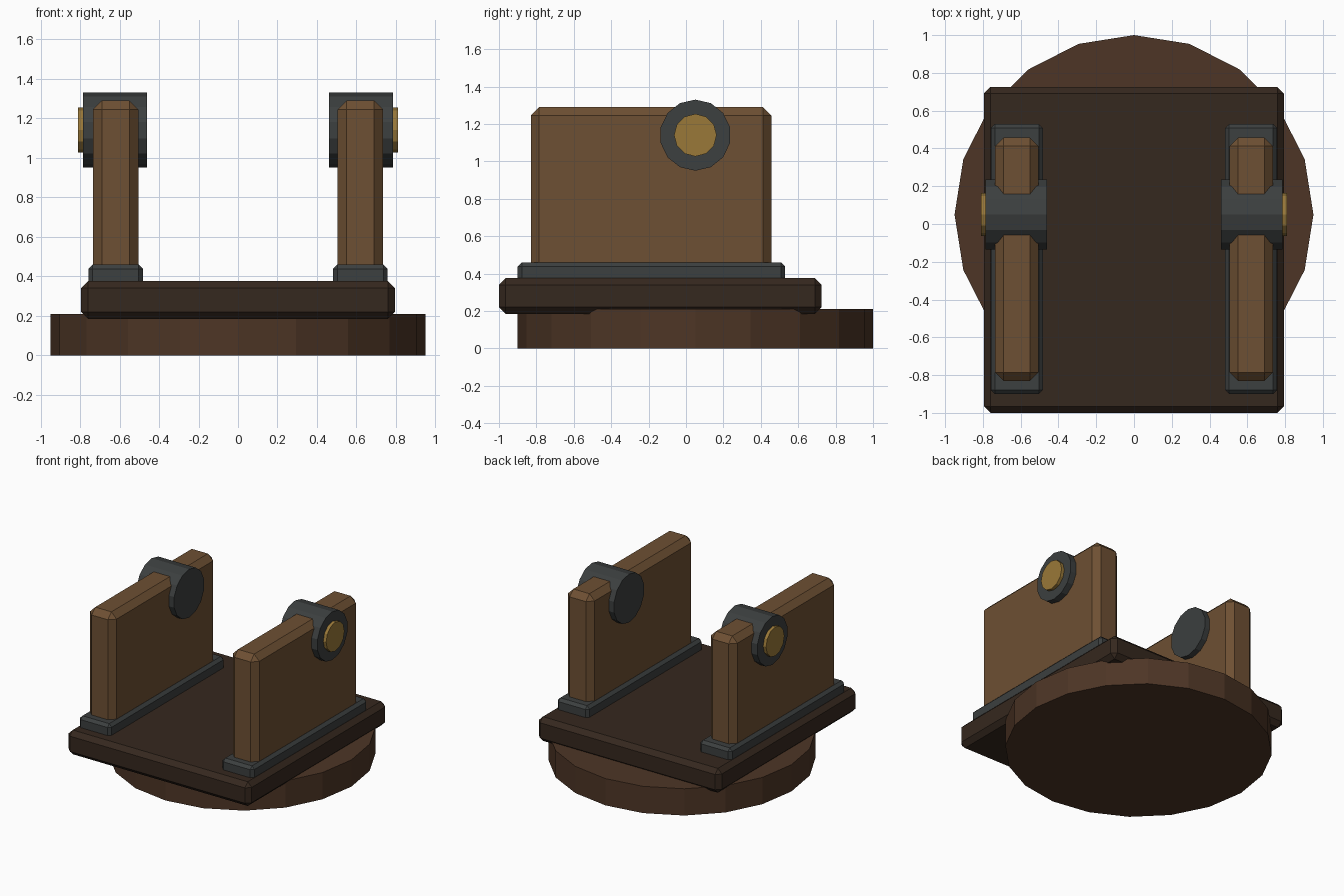
import bpy, bmesh
from math import sin, cos, tau
from mathutils import Vector

if "Cube" in bpy.data.objects:
    bpy.data.objects.remove(bpy.data.objects["Cube"])


def material(name, rgb):
    m = bpy.data.materials.new(name)
    m.diffuse_color = (*rgb, 1)
    m.use_nodes = True
    m.node_tree.nodes["Principled BSDF"].inputs["Base Color"].default_value = m.diffuse_color
    return m


DISC = material("disc_wood", (0.075, 0.036, 0.019))
DARK = material("dark_wood", (0.036, 0.021, 0.013))
WOOD = material("cheek_wood", (0.155, 0.080, 0.033))
IRON = material("iron", (0.045, 0.050, 0.050))
BRASS = material("brass", (0.32, 0.19, 0.04))


def finish(bm, name, mat):
    bmesh.ops.recalc_face_normals(bm, faces=bm.faces)
    me = bpy.data.meshes.new(name)
    bm.to_mesh(me)
    bm.free()
    me.materials.append(mat)
    ob = bpy.data.objects.new(name, me)
    bpy.context.collection.objects.link(ob)
    return ob


def block(name, lo, hi, bevel, mat):
    """Box between two corners with chamfered edges."""
    lo, hi = Vector(lo), Vector(hi)
    bm = bmesh.new()
    bmesh.ops.create_cube(bm, size=1)
    bmesh.ops.scale(bm, vec=hi - lo, verts=bm.verts)
    bmesh.ops.translate(bm, vec=(lo + hi) / 2, verts=bm.verts)
    bmesh.ops.bevel(bm, geom=bm.edges[:], offset=bevel, segments=1,
                    affect='EDGES', profile=0.5)
    return finish(bm, name, mat)


def prism(name, start, along, radius, sides, u, v, mat):
    """Regular prism, first corner on the v axis, extruded by 'along'."""
    start, u, v = Vector(start), Vector(u), Vector(v)
    bm = bmesh.new()
    ring = [bm.verts.new(start + radius * (u * sin(tau * i / sides) + v * cos(tau * i / sides)))
            for i in range(sides)]
    face = bm.faces.new(ring)
    ext = bmesh.ops.extrude_face_region(bm, geom=[face], use_keep_orig=True)
    bmesh.ops.translate(bm, vec=along,
                        verts=[g for g in ext["geom"] if isinstance(g, bmesh.types.BMVert)])
    return finish(bm, name, mat)


X, Y, Z = (1, 0, 0), (0, 1, 0), (0, 0, 1)

# Round turntable and the slab on it
prism("turntable", (0, 0.05, 0), (0, 0, 0.21), 0.95, 20, X, Y, DISC)
block("slab", (-0.795, -1.0, 0.185), (0.795, 0.725, 0.375), 0.035, DARK)

# Each side: iron rail, wooden cheek, iron bearing and brass cap
for side, s in (("left", -1), ("right", 1)):
    c = 0.62 * s
    block(side + "_rail", (c - 0.138, -0.9, 0.35), (c + 0.138, 0.53, 0.46), 0.022, IRON)
    block(side + "_cheek", (c - 0.115, -0.83, 0.40), (c + 0.115, 0.457, 1.29), 0.045, WOOD)
    prism(side + "_bearing", (0.46 * s, 0.05, 1.14), (0.325 * s, 0, 0), 0.19, 14, Y, Z, IRON)
    prism(side + "_cap", (0.75 * s, 0.05, 1.14), (0.06 * s, 0, 0), 0.114, 12, Y, Z, BRASS)
